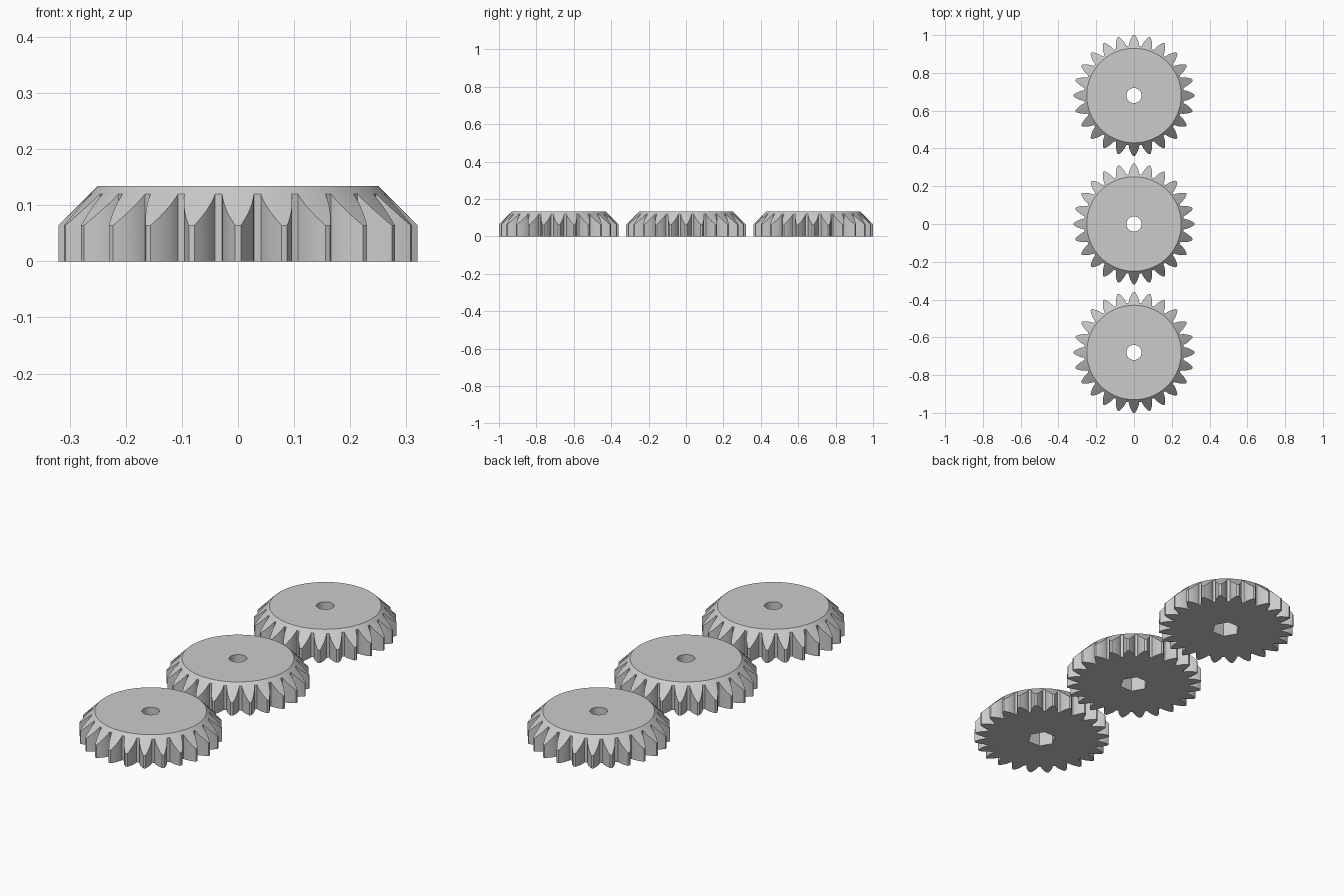
import bpy, bmesh, math

if "Cube" in bpy.data.objects:
    bpy.data.objects.remove(bpy.data.objects["Cube"])

TEETH, PITCH_R, ROOT_R, TIP_R = 24, 0.2955, 0.264, 0.32
TOP_R, HEIGHT = 0.25, 0.134
PRESSURE = math.radians(28)
BASE_R = PITCH_R * math.cos(PRESSURE)

grey = bpy.data.materials.new("light_grey")
grey.diffuse_color = (0.6, 0.6, 0.6, 1)
grey.use_nodes = True
grey.node_tree.nodes["Principled BSDF"].inputs["Base Color"].default_value = grey.diffuse_color


def half_angle(r):
    """Half the angular thickness of an involute tooth at radius r."""
    a = math.acos(BASE_R / r)
    inv = lambda t: math.tan(t) - t
    return math.pi / (2 * TEETH) + inv(PRESSURE) - inv(a)


def tooth_outline(steps=7):
    """(angle, radius) pairs around the whole gear."""
    radii = [ROOT_R + (TIP_R - ROOT_R) * i / steps for i in range(steps + 1)]
    tooth = [(-half_angle(r), r) for r in radii]
    tooth += [(-a, r) for a, r in reversed(tooth)]
    return [(a + 2 * math.pi * k / TEETH, r) for k in range(TEETH) for a, r in tooth]


def make_blank():
    """Toothed disc whose upper rim is cut to a 45 degree cone."""
    bm = bmesh.new()
    rings = [[], [], []]
    for a, r in tooth_outline():
        c, s = math.cos(a), math.sin(a)
        levels = ((r, 0), (r, HEIGHT + TOP_R - r), (TOP_R, HEIGHT))
        for ring, (rad, z) in zip(rings, levels):
            ring.append(bm.verts.new((rad * c, rad * s, z)))
    n = len(rings[0])
    for low, high in zip(rings, rings[1:]):
        for i in range(n):
            j = (i + 1) % n
            bm.faces.new((low[i], low[j], high[j], high[i]))
    bm.faces.new(rings[2])
    bm.faces.new(rings[0][::-1])
    bmesh.ops.recalc_face_normals(bm, faces=bm.faces)
    mesh = bpy.data.meshes.new("gear")
    bm.to_mesh(mesh)
    bm.free()
    mesh.materials.append(grey)
    obj = bpy.data.objects.new("gear_middle", mesh)
    bpy.context.collection.objects.link(obj)
    return obj


def cut(obj, sides, radius, z0, z1):
    """Remove an upright prism from obj."""
    bpy.ops.mesh.primitive_cylinder_add(vertices=sides, radius=radius, depth=z1 - z0,
                                        location=(0, 0, (z0 + z1) / 2))
    cutter = bpy.context.object
    if sides == 6:
        cutter.rotation_euler.z = math.radians(30)  # corners point along x
    cutter.data.materials.append(grey)
    mod = obj.modifiers.new("cut", 'BOOLEAN')
    mod.operation, mod.solver, mod.object = 'DIFFERENCE', 'EXACT', cutter
    bpy.ops.object.select_all(action='DESELECT')
    bpy.context.view_layer.objects.active = obj
    obj.select_set(True)
    bpy.ops.object.modifier_apply(modifier=mod.name)
    bpy.data.objects.remove(cutter)


# Middle gear with axle hole and hexagonal nut pocket underneath
gear = make_blank()
cut(gear, 32, 0.04, -0.1, 0.3)
cut(gear, 6, 0.067, -0.1, 0.08)
bpy.ops.object.shade_smooth_by_angle(angle=math.radians(30))

# Matching gears in front and behind
for name, y in (("gear_front", -0.68), ("gear_back", 0.68)):
    copy = gear.copy()
    copy.name = name
    copy.location.y = y
    bpy.context.collection.objects.link(copy)
